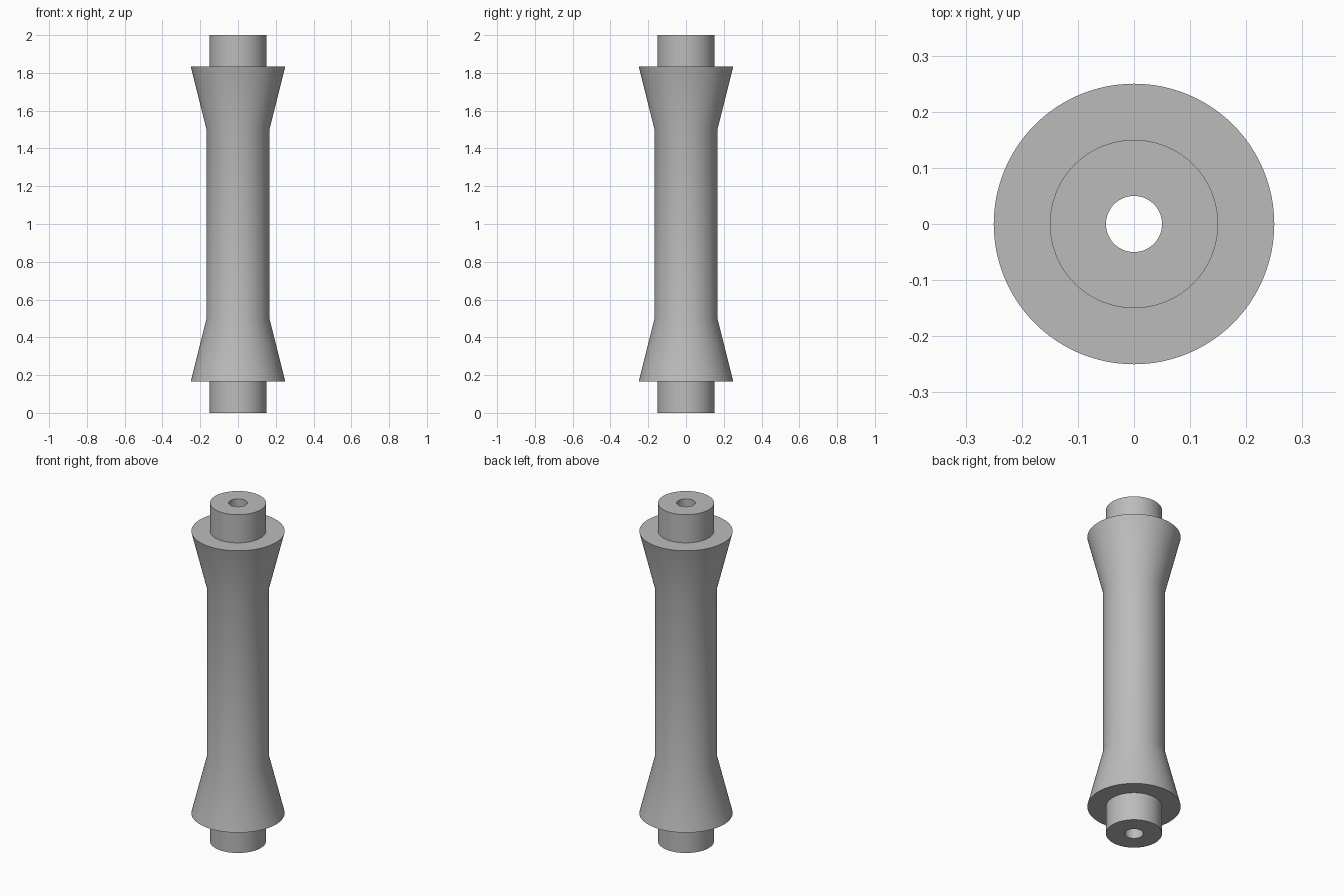
import bpy, bmesh, math

if "Cube" in bpy.data.objects:
    bpy.data.objects.remove(bpy.data.objects["Cube"])

SEGMENTS = 96

grey = bpy.data.materials.new("plain grey")
grey.diffuse_color = (0.5, 0.5, 0.5, 1)
grey.use_nodes = True
grey.node_tree.nodes["Principled BSDF"].inputs["Base Color"].default_value = grey.diffuse_color

# Lower half of the outer profile (radius, height), mirrored about z = 1
half = [(0.05, 0), (0.15, 0), (0.15, 1 / 6), (0.25, 1 / 6), (1 / 6, 0.5)]
profile = half + [(r, 2 - z) for r, z in reversed(half)]

# Hollow roller: closed profile turned around z, the last side is the bore
bm = bmesh.new()
rings = []
for r, z in profile:
    rings.append([bm.verts.new((r * math.cos(a), r * math.sin(a), z))
                  for a in (2 * math.pi * i / SEGMENTS for i in range(SEGMENTS))])
for k, lower in enumerate(rings):
    upper = rings[(k + 1) % len(rings)]
    for i in range(SEGMENTS):
        j = (i + 1) % SEGMENTS
        bm.faces.new((lower[i], lower[j], upper[j], upper[i]))
bmesh.ops.recalc_face_normals(bm, faces=bm.faces)

mesh = bpy.data.meshes.new("flared_roller")
bm.to_mesh(mesh)
bm.free()
mesh.materials.append(grey)
roller = bpy.data.objects.new("flared_roller", mesh)
bpy.context.collection.objects.link(roller)

# Smooth round sides, sharp rims
bpy.context.view_layer.objects.active = roller
roller.select_set(True)
bpy.ops.object.shade_smooth_by_angle(angle=math.radians(30))
